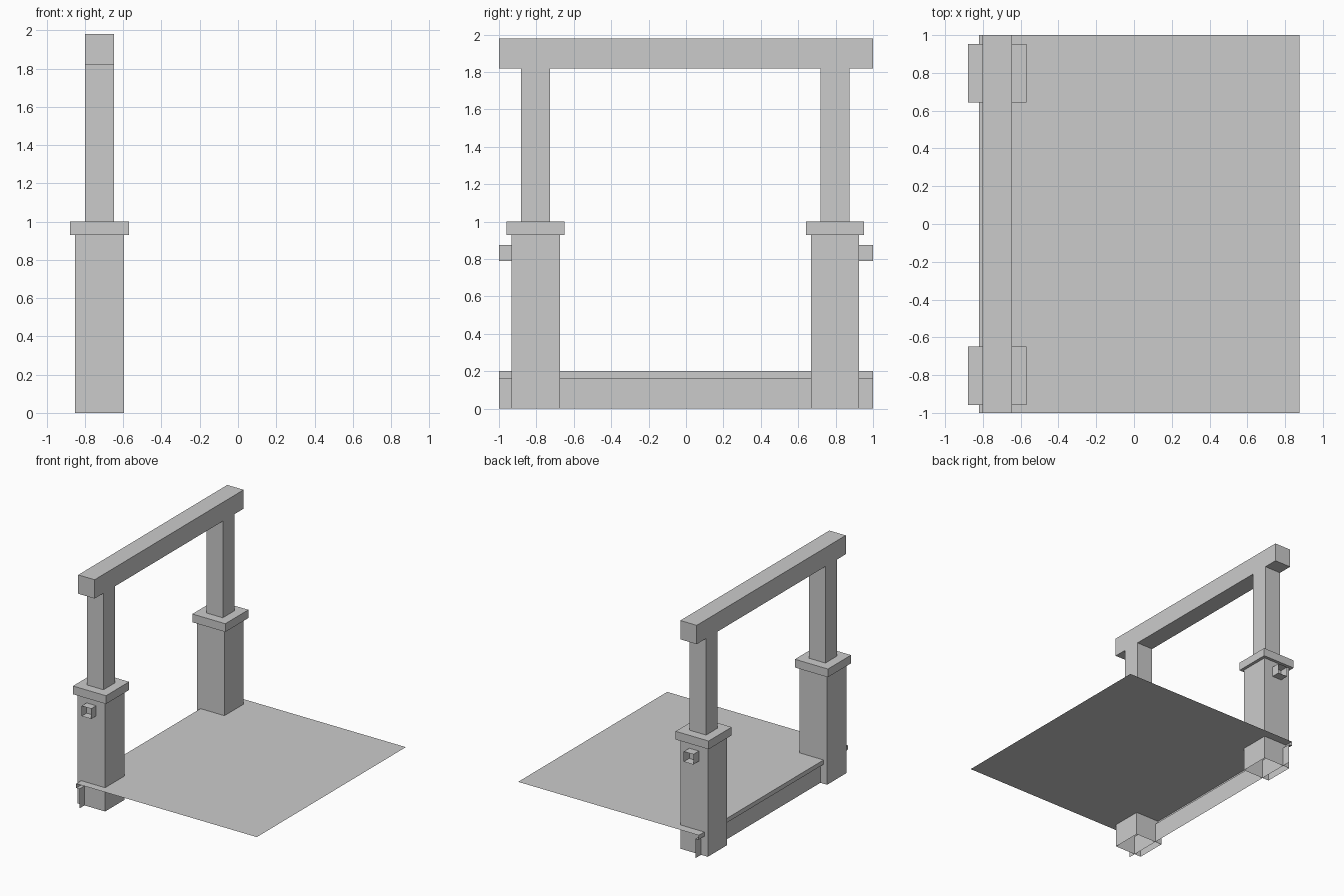
import bpy, bmesh

if "Cube" in bpy.data.objects:
    bpy.data.objects.remove(bpy.data.objects["Cube"])

CX = -0.724  # shared x centre of gate frame


def make_object(name, bm):
    bmesh.ops.remove_doubles(bm, verts=bm.verts, dist=1e-5)
    mesh = bpy.data.meshes.new(name)
    bm.to_mesh(mesh)
    bm.free()
    obj = bpy.data.objects.new(name, mesh)
    bpy.context.collection.objects.link(obj)
    return obj


def square_stack(name, cy, rings):
    """Join square rings (half width, height) into an open-ended column."""
    bm = bmesh.new()
    loops = [[bm.verts.new((CX + sx * h, cy + sy * h, z))
              for sx, sy in ((-1, -1), (1, -1), (1, 1), (-1, 1))]
             for h, z in rings]
    for low, high in zip(loops, loops[1:]):
        for i in range(4):
            j = (i + 1) % 4
            bm.faces.new((low[i], low[j], high[j], high[i]))
    return make_object(name, bm)


def extrude_y(name, profile, y0, y1, closed=False):
    """Sweep an x-z outline along y as an open sheet or tube."""
    bm = bmesh.new()
    a = [bm.verts.new((x, y0, z)) for x, z in profile]
    b = [bm.verts.new((x, y1, z)) for x, z in profile]
    n = len(profile)
    for i in range(n if closed else n - 1):
        j = (i + 1) % n
        bm.faces.new((a[i], a[j], b[j], b[i]))
    return make_object(name, bm)


# Floor sheet with its overhanging lip and recessed riser
extrude_y("floor_step", [(-0.79, 0), (-0.79, 0.165), (-0.82, 0.165),
                         (-0.82, 0.202), (0.877, 0.202)], -1, 1)

# Columns: pillar, cap and slim post in one continuous shell
column = [(0.129, 0), (0.129, 0.93), (0.155, 0.93),
          (0.155, 1.0), (0.077, 1.0), (0.077, 1.82)]
square_stack("front_column", -0.804, column)
square_stack("back_column", 0.797, column)

# Top beam
bpy.ops.mesh.primitive_cube_add(size=1, location=(CX, 0, 1.90))
beam = bpy.context.object
beam.name = "top_beam"
beam.scale = (0.154, 2.0, 0.16)

# Hollow handrail stubs on the outer pillar faces
h = 0.045
rail = [(CX - h, 0.789), (CX + h, 0.789), (CX + h, 0.876), (CX - h, 0.876)]
extrude_y("front_rail_stub", rail, -1, -0.932, closed=True)
extrude_y("back_rail_stub", rail, 0.925, 1, closed=True)
